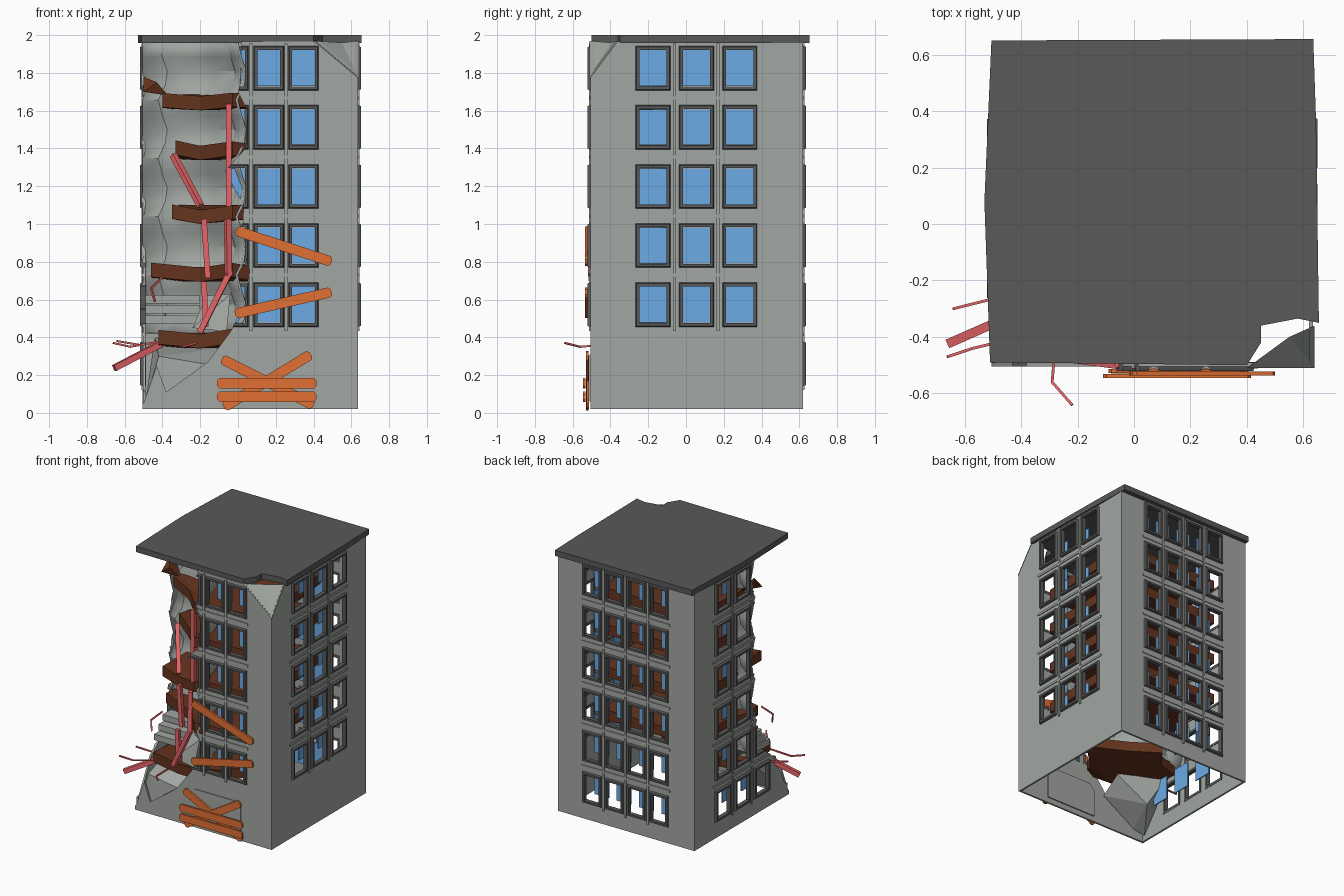
import bpy, bmesh, random
from math import pi
from mathutils import Matrix, Vector

random.seed(4)
if "Cube" in bpy.data.objects:
    bpy.data.objects.remove(bpy.data.objects["Cube"], do_unlink=True)


def material(name, color):
    mat = bpy.data.materials.new(name)
    mat.use_nodes = True
    rgba = (*color, 1)
    mat.diffuse_color = rgba
    mat.node_tree.nodes["Principled BSDF"].inputs["Base Color"].default_value = rgba
    return mat


CONCRETE = material("concrete grey", (.36, .385, .36))
DARK = material("dark grey", (.1, .1, .1))
GLASS = material("window blue", (.15, .41, .78))
BROWN = material("floor brown", (.13, .034, .013))
ORANGE = material("board orange", (.76, .16, .035))
RED = material("rebar red", (.8, .13, .14))


def finish(bm, name, mat):
    bmesh.ops.recalc_face_normals(bm, faces=bm.faces[:])
    mesh = bpy.data.meshes.new(name)
    bm.to_mesh(mesh)
    bm.free()
    mesh.materials.append(mat)
    obj = bpy.data.objects.new(name, mesh)
    bpy.context.collection.objects.link(obj)
    return obj


def prism(bm, points, offset):
    """Extrude a closed outline of 3D points along an offset."""
    low = [bm.verts.new(p) for p in points]
    high = [bm.verts.new(Vector(p) + Vector(offset)) for p in points]
    bm.faces.new(low)
    bm.faces.new(high[::-1])
    for i in range(len(low)):
        j = (i + 1) % len(low)
        bm.faces.new((low[i], low[j], high[j], high[i]))


def hull(name, points, mat):
    bm = bmesh.new()
    verts = [bm.verts.new(p) for p in points]
    bmesh.ops.convex_hull(bm, input=verts)
    return finish(bm, name, mat)


def cut(obj, cutters):
    for cutter in cutters:
        mod = obj.modifiers.new("cut", 'BOOLEAN')
        mod.operation, mod.solver, mod.object = 'DIFFERENCE', 'EXACT', cutter
    graph = bpy.context.evaluated_depsgraph_get()
    mesh = bpy.data.meshes.new_from_object(obj.evaluated_get(graph))
    obj.modifiers.clear()
    obj.data = mesh


ROWS = [1.825 - .313 * i for i in range(6)]
HALF_H, THICK, DEPTH = .104, .014, .12


def wall(name, origin, along, out, u_range, cols, half_w, rows, cutters):
    """A wall with openings, raised frames, ribs and set-back panes."""
    along, out, origin = Vector(along), Vector(out), Vector(origin)

    def place(u, z, d=0):
        return origin + along * u + out * d + Vector((0, 0, z))

    def rect(u, z, hw, hh, d):
        return [place(u + a * hw, z + b * hh, d)
                for a, b in ((-1, -1), (1, -1), (1, 1), (-1, 1))]

    # Wall sheet, skipping the openings
    bm = bmesh.new()
    us = sorted(list(u_range) + [c + s * half_w for c in cols for s in (-1, 1)])
    zs = sorted([.02, 1.965] + [r + s * HALF_H for r in rows for s in (-1, 1)])
    grid = [[bm.verts.new(place(u, z)) for z in zs] for u in us]
    for i in range(len(us) - 1):
        for j in range(len(zs) - 1):
            if not (i % 2 and j % 2):
                bm.faces.new((grid[i][j], grid[i + 1][j], grid[i + 1][j + 1], grid[i][j + 1]))
    region = bmesh.ops.extrude_face_region(bm, geom=bm.faces[:])
    for v in region["geom"]:
        if isinstance(v, bmesh.types.BMVert):
            v.co -= out * THICK
    parts = [finish(bm, name + "_wall", CONCRETE)]

    # Frames and panes
    frames, panes = bmesh.new(), bmesh.new()
    for c in cols:
        for r in rows:
            loops = [rect(c, r, half_w + w, HALF_H + w, d) for w, d in
                     ((.013, -.016), (.013, .003), (.008, .016), (-.007, .016), (-.007, -.016))]
            rings = [[frames.verts.new(p) for p in loop] for loop in loops]
            for k in range(5):
                a, b = rings[k], rings[(k + 1) % 5]
                for i in range(4):
                    j = (i + 1) % 4
                    frames.faces.new((a[i], a[j], b[j], b[i]))
            prism(panes, rect(c, r, half_w - .007, HALF_H - .009, -DEPTH), out * .008)
    parts.append(finish(frames, name + "_window_frames", DARK))
    parts.append(finish(panes, name + "_window_panes", GLASS))

    # Thin ribs between the windows
    ribs = bmesh.new()
    step = abs(cols[0] - cols[1]) / 2
    lo, hi = min(cols) - step, max(cols) + step
    bottom, top = rows[-1] - .14, rows[0] + .13
    for k in range(len(cols) - 1):
        mid = (cols[k] + cols[k + 1]) / 2
        prism(ribs, rect(mid, (top + bottom) / 2, .008, (top - bottom) / 2, -.01), out * .018)
    for r in rows[1:]:
        prism(ribs, rect((lo + hi) / 2, r + .156, (hi - lo) / 2, .008, -.01), out * .016)
    parts.append(finish(ribs, name + "_ribs", CONCRETE))
    for part in parts:
        cut(part, cutters)


# Cutters for the collapsed corner and the chipped top corner
bm = bmesh.new()
edge = [(-.7, 2.1), (.0, 2.1), (.02, 1.93), (.01, 1.74), (.0, 1.7), (.05, 1.6), (.04, 1.4),
        (-.07, 1.28), (.03, 1.1), (.02, .9), (.06, .75), (.04, .6), (-.04, .43), (-.16, .27),
        (-.38, .11), (-.43, .25), (-.5, .05), (-.7, .04)]
prism(bm, [(x, -.7, z) for x, z in edge], (0, .42, 0))
front_cutter = finish(bm, "front_cutter", CONCRETE)
bm = bmesh.new()
edge = [(-.7, 2.1), (-.08, 2.1), (-.05, 1.82), (-.1, 1.66), (-.04, 1.5), (-.1, 1.36), (-.04, 1.2),
        (-.1, 1.05), (-.05, .9), (-.12, .72), (-.1, .55), (-.33, .37), (-.46, .12), (-.7, .05)]
prism(bm, [(-.7, y, z) for y, z in edge], (.42, 0, 0))
side_cutter = finish(bm, "side_cutter", CONCRETE)
chip = [(.4, -.51, 1.97), (.64, -.51, 1.77), (.64, -.36, 1.97)]
chip_cutter = hull("chip_cutter", chip + [(.7, -.6, 2.1)], CONCRETE)

FRONT_COLS, SIDE_COLS = [.347, .163, -.024], [-.175, .055, .285]
Y = (0, 1, 0)
wall("front", (0, -.505, 0), (1, 0, 0), (0, -1, 0), (-.505, .635), FRONT_COLS, .067,
     ROWS[:5], [front_cutter, chip_cutter])
wall("back", (0, .62, 0), (1, 0, 0), Y, (-.505, .635), FRONT_COLS + [-.21], .067, ROWS, [])
wall("left", (.634, 0, 0), Y, (1, 0, 0), (-.492, .607), SIDE_COLS, .079, ROWS[:5], [chip_cutter])
wall("right", (-.504, 0, 0), Y, (-1, 0, 0), (-.492, .607), SIDE_COLS, .079, ROWS, [side_cutter])
for cutter in (front_cutter, side_cutter, chip_cutter):
    bpy.data.objects.remove(cutter, do_unlink=True)

# Dented concrete behind the chipped corner
bm = bmesh.new()
a, b, c, dent = [bm.verts.new(p) for p in chip + [(.55, -.4, 1.96)]]
bm.faces.new((a, b, dent))
bm.faces.new((b, c, dent))
finish(bm, "chipped_corner", CONCRETE)

# Roof slab with a bitten corner
bm = bmesh.new()
outline = [(-.505, .65), (.635, .655), (.645, .36), (.655, -.35), (.58, -.335), (.45, -.36),
           (.45, -.42), (.4, -.5), (-.51, -.49), (-.53, .08)]
prism(bm, [(x, y, 1.957) for x, y in outline], (0, 0, .043))
finish(bm, "roof", DARK)

# Broken floors, clear of the walls and sagging at the open corner
TIPS = [(-.4, -.2, 1.62), (-.33, -.23, 1.345), (-.35, -.4, 1.025), (-.46, -.2, .7), (-.42, -.41, .35)]
for i, (tip, front, z) in enumerate(TIPS):
    jag = [(tip, -.06, 0), (tip, front, .01), (-.2, .64 * front - .165, -.015),
           (-.03, -.48, .01), (.07, -.43, .01)]
    if i < 4:
        ring = [(.42, -.42, 0), (.44, .1, 0), (.4, .42, 0), (-.38, .42, 0), (-.4, .05, 0)]
    else:
        ring = [(.1, -.36, 0), (.31, -.15, 0), (.05, -.02, 0), (-.16, .12, 0), (-.27, -.02, 0)]
    ring += [(x, y, h + random.uniform(-.015, .015)) for x, y, h in jag]
    bm = bmesh.new()
    prism(bm, [(x, y, z + h) for x, y, h in ring], (0, 0, .075))
    bmesh.ops.triangulate(bm, faces=[f for f in bm.faces if len(f.verts) > 4])
    finish(bm, f"floor_{i + 1}", BROWN)
hull("floor_shard", [(-.5, -.1, 1.78), (-.5, -.2, 1.7), (-.43, -.2, 1.75),
                     (-.37, -.17, 1.68), (-.4, -.08, 1.69)], BROWN)

# Scalloped inner face of the collapsed corner
bm = bmesh.new()
path = [(-.5, -.09), (-.42, -.14), (-.36, -.12), (-.22, -.14), (-.16, -.18), (-.05, -.27), (.0, -.48)]
levels = []
for i in range(5):
    for k, bulge in enumerate((.0, .035, .045, .02)):
        z = .42 + .309 * (i + k / 4)
        levels.append([bm.verts.new((x + bulge * (n > 0), y + bulge, z))
                       for n, (x, y) in enumerate(path)])
levels.append([bm.verts.new((x, y, 1.965)) for x, y in path])
for low, high in zip(levels, levels[1:]):
    for n in range(len(path) - 1):
        bm.faces.new((low[n], low[n + 1], high[n + 1], high[n]))
face = finish(bm, "broken_inner_face", CONCRETE)
face.modifiers.new("thickness", 'SOLIDIFY').thickness = .012
bpy.context.view_layer.objects.active = face
face.select_set(True)
bpy.ops.object.shade_smooth_by_angle(angle=.6)

# Concrete rubble at the foot of the damage
hull("rubble_lower", [(-.42, -.47, .3), (-.4, -.485, .09), (-.12, -.475, .25), (-.1, -.3, .34),
                      (-.44, -.12, .4), (-.33, -.25, .16), (-.49, -.47, .06)], CONCRETE)
hull("rubble_middle", [(-.24, -.42, .45), (-.06, -.44, .43), (-.04, -.4, .63), (-.17, -.3, .62),
                       (-.08, -.3, .45)], CONCRETE)
for i in range(3):
    z = .47 + .055 * i
    hull(f"rubble_ledge_{i + 1}", [(x, y, z + h) for x in (-.49, -.2)
                                   for y in (-.3 + .05 * i, -.1) for h in (0, .045)], CONCRETE)


def rods(name, paths, radius):
    """Square bars along each path."""
    bm = bmesh.new()
    for path in paths:
        for p, q in zip(path, path[1:]):
            p, q = Vector(p), Vector(q)
            turn = (q - p).to_track_quat('Z', 'Y').to_matrix().to_4x4()
            turn.translation = (p + q) / 2
            bmesh.ops.create_cone(bm, cap_ends=True, segments=4, radius1=radius, radius2=radius,
                                  depth=(q - p).length + radius / 2,
                                  matrix=turn @ Matrix.Rotation(pi / 4, 4, 'Z'))
    finish(bm, name, RED)


# Exposed reinforcement bars
rods("upright_rebar", [
    [(-.05, -.46, 1.63), (-.05, -.46, 1.1)], [(-.34, -.24, 1.36), (-.2, -.42, 1.1)],
    [(-.055, -.49, 1.02), (-.05, -.5, .73), (-.2, -.48, .43)],
    [(-.18, -.44, 1.02), (-.16, -.44, .72)], [(-.18, -.46, .69), (-.17, -.46, .46)]], .021)
rods("thick_rebar", [[(-.65, -.42, .24), (-.4, -.31, .37)]], .023)
rods("thin_rebar", [
    [(-.64, -.3, .38), (-.52, -.27, .36), (-.38, -.25, .38)],
    [(-.66, -.47, .37), (-.57, -.44, .35), (-.4, -.4, .38)],
    [(-.28, -.44, .36), (-.29, -.56, .35), (-.22, -.64, .37)],
    [(-.44, -.4, .59), (-.46, -.38, .66), (-.4, -.33, .72)]], .007)


def board(name, start, end, y):
    """Flat plank with clipped ends, standing against the front."""
    p, q = Vector((start[0], y, start[1])), Vector((end[0], y, end[1]))
    along = (q - p).normalized()
    side = along.cross(Vector((0, 1, 0))) * .027
    clip = along * .012
    bm = bmesh.new()
    prism(bm, [p + side * .5, p + clip + side, q - clip + side, q + side * .5,
               q - side * .5, q - clip - side, p + clip - side, p - side * .5], (0, .014, 0))
    finish(bm, name, ORANGE)


# Boarded door and windows
bm = bmesh.new()
door = [(-.04, .06), (.38, .06), (.38, .27), (.34, .31), (.0, .31), (-.04, .27)]
prism(bm, [(x, -.512, z) for x, z in door], (0, .03, 0))
finish(bm, "door_panel", CONCRETE)
board("window_board_upper", (-.01, .965), (.495, .8), -.536)
board("window_board_lower", (-.015, .525), (.495, .64), -.536)
board("door_board_falling", (-.085, .285), (.4, .04), -.528)
board("door_board_rising", (-.075, .03), (.385, .31), -.53)
for i, z in enumerate((.157, .085)):
    board(f"door_board_level_{i + 1}", (-.11, z), (.415, z), -.546)
